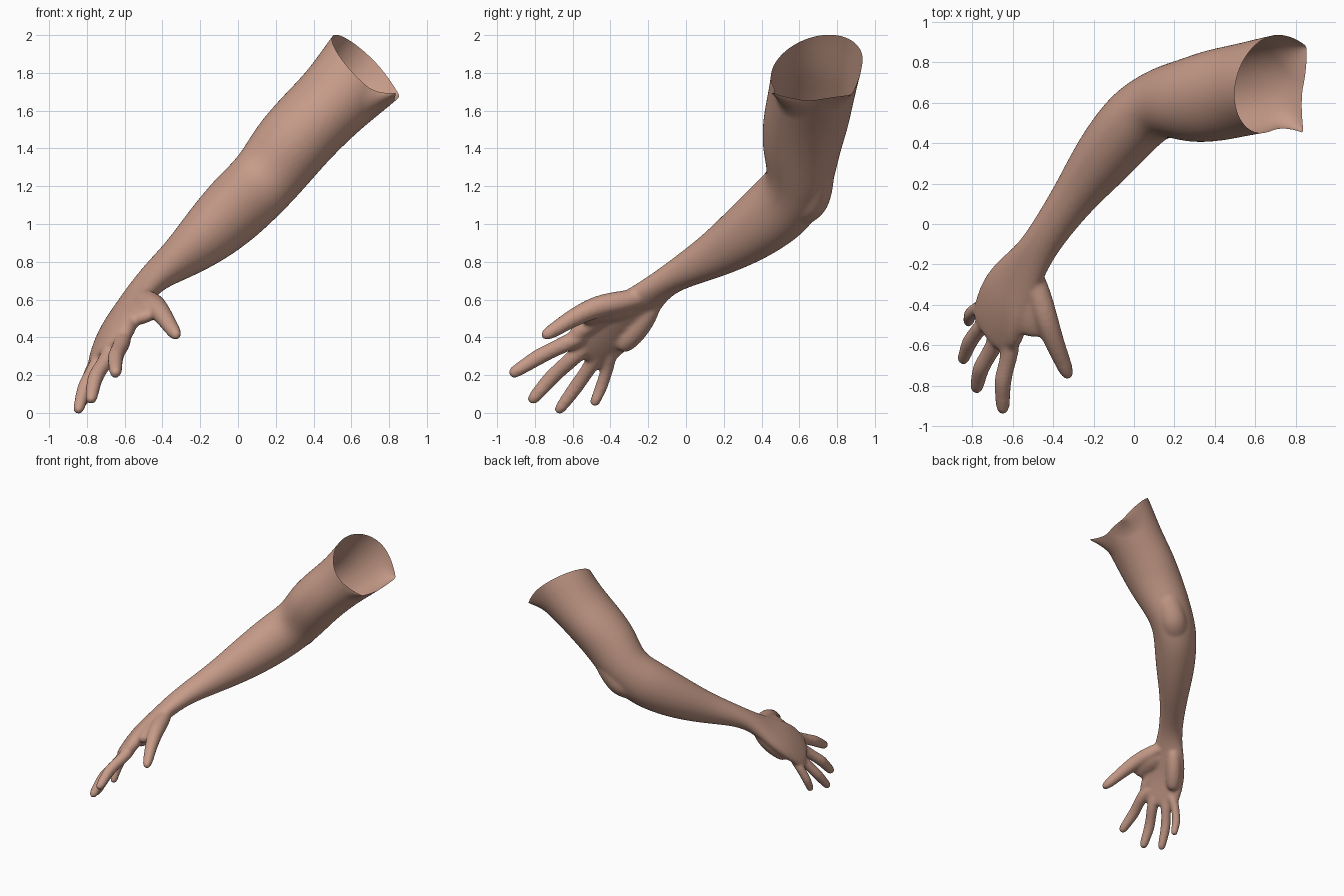
import bpy, bmesh
from math import cos, sin, tau
from mathutils import Vector

if "Cube" in bpy.data.objects:
    bpy.data.objects.remove(bpy.data.objects["Cube"])

SEGMENTS = 12
bm = bmesh.new()


def loft(rows, axes=None):
    """Closed tube through rows of (x, y, z, half width, half thickness)."""
    points = [Vector(r[:3]) for r in rows]
    rings = []
    for i, row in enumerate(rows):
        along = (points[min(i + 1, len(rows) - 1)] - points[max(i - 1, 0)]).normalized()
        wide = Vector(axes[i]) if axes and axes[i] else Vector((0, 0, 1)).cross(along)
        wide = (wide - along * wide.dot(along)).normalized()
        deep = along.cross(wide)
        a, b = row[3] * 1.04, row[-1] * 1.04
        rings.append([bm.verts.new(points[i] + wide * a * cos(tau * k / SEGMENTS)
                                   + deep * b * sin(tau * k / SEGMENTS))
                      for k in range(SEGMENTS)])
    for low, high in zip(rings, rings[1:]):
        for k in range(SEGMENTS):
            n = (k + 1) % SEGMENTS
            bm.faces.new((low[k], low[n], high[n], high[k]))
    bm.faces.new(rings[0][::-1])
    bm.faces.new(rings[-1])


# Palm, wrist, forearm, elbow and upper arm as one tapering form
palm_axis = (-.52, .76, -.41)
limb = [
    (-.71, -.555, .295, .14, .035),
    (-.70, -.528, .325, .165, .052),
    (-.65, -.388, .455, .17, .062),
    (-.585, -.28, .545, .145, .064),
    (-.508, -.172, .647, .1, .07),
    (-.43, -.053, .73, .092, .08),
    (-.296, .135, .825, .11, .12),
    (-.176, .295, .928, .147, .158),
    (-.07, .427, 1.027, .165, .182),
    (.03, .54, 1.125, .172, .193),
    (.15, .61, 1.24, .174, .188),
    (.26, .607, 1.397, .208, .206),
    (.39, .633, 1.54, .23, .206),
    (.53, .662, 1.675, .228, .21),
    (.67, .69, 1.825, .235, .245),
    (.78, .71, 1.945, .24, .25),
    (.90, .73, 2.065, .24, .25),
]
loft(limb, [palm_axis] * 3 + [(-.6, .65, -.45), (-.66, .7, -.2)] + [None] * 12)

# Bony back of the elbow, blended along both halves of the arm
loft([(-.02, .48, 1.05, .10), (.08, .59, 1.09, .115), (.155, .665, 1.128, .11),
      (.205, .675, 1.215, .112), (.28, .66, 1.35, .13)])

# Heel of the hand on the little-finger side
loft([(-.54, -.16, .60, .045), (-.59, -.215, .50, .058),
      (-.64, -.275, .42, .062), (-.70, -.36, .335, .052)])

# Fingers: root inside the palm, knuckle, middle joint, end joint, tip
fingers = {
    "index": ((-.612, -.63, .37), (-.65, -.775, .30), (-.648, -.935, .198), .044),
    "middle": ((-.69, -.60, .29), (-.757, -.71, .19), (-.782, -.828, .053), .043),
    "ring": ((-.75, -.50, .255), (-.812, -.58, .14), (-.85, -.685, -.002), .04),
    "little": ((-.765, -.41, .255), (-.81, -.445, .145), (-.82, -.492, .035), .035),
}
palm_centre = Vector((-.60, -.38, .49))
for base, joint, tip, r in fingers.values():
    base, joint, tip = Vector(base), Vector(joint), Vector(tip)
    stations = [
        (base.lerp(palm_centre, .45), r),
        (base, r * 1.05),
        (base.lerp(joint, .5), r * .92),
        (joint, r),
        (joint.lerp(tip, .4), r * .87),
        (joint.lerp(tip, .82), r * .8),
        (tip, r * .5),
    ]
    loft([(*p, radius) for p, radius in stations])

# Ridge of the hand leading to the index finger
loft([(-.525, -.24, .60, .045), (-.55, -.36, .56, .054),
      (-.58, -.49, .49, .054), (-.61, -.62, .385, .045)])

# Thumb with its fleshy base
loft([(-.53, -.16, .635, .035), (-.495, -.26, .607, .052), (-.462, -.37, .583, .06),
      (-.432, -.48, .563, .059), (-.384, -.61, .497, .047), (-.353, -.68, .45, .041),
      (-.333, -.73, .42, .036), (-.319, -.765, .40, .02)])

# Web of flesh between the thumb and the palm
web_axis = (.9, .1, .35)
loft([(-.54, -.26, .58, .07, .05), (-.51, -.38, .55, .1, .06),
      (-.502, -.48, .525, .09, .05), (-.51, -.56, .49, .07, .03)], [web_axis] * 4)

mesh = bpy.data.meshes.new("arm")
bm.to_mesh(mesh)
bm.free()
arm = bpy.data.objects.new("arm", mesh)
bpy.context.collection.objects.link(arm)
bpy.context.view_layer.objects.active = arm
arm.select_set(True)

# Fuse all forms into one continuous skin
rounding = arm.modifiers.new("rounding", 'SUBSURF')
rounding.levels = 2
fuse = arm.modifiers.new("fuse", 'REMESH')
fuse.mode = 'VOXEL'
fuse.voxel_size = .011
soften = arm.modifiers.new("soften", 'SMOOTH')
soften.factor = .5
soften.iterations = 8
for name in ("rounding", "fuse", "soften"):
    bpy.ops.object.modifier_apply(modifier=name)

# Open the shoulder end with a slanted cut
bm = bmesh.new()
bm.from_mesh(mesh)
bmesh.ops.bisect_plane(bm, geom=bm.verts[:] + bm.edges[:] + bm.faces[:],
                       plane_co=(.67, .69, 1.825), plane_no=(.69, -.25, .69),
                       clear_outer=True)

# Flared lower corners of the rim: place, pull, reach
flares = [((.78, .547, 1.663), (.06, -.10, .03), .15),
          ((.82, .85, 1.74), (.03, .02, -.05), .18)]
for corner, pull, reach in flares:
    for v in bm.verts:
        weight = max(0, 1 - (v.co - Vector(corner)).length / reach)
        v.co += Vector(pull) * weight ** 2
for f in bm.faces:
    f.smooth = True
    f.material_index = 0
bm.to_mesh(mesh)
bm.free()

# Skin colour
skin = bpy.data.materials.new("skin")
skin.use_nodes = True
colour = (.57, .33, .25, 1)
skin.diffuse_color = colour
skin.node_tree.nodes["Principled BSDF"].inputs["Base Color"].default_value = colour
mesh.materials.clear()
mesh.materials.append(skin)
